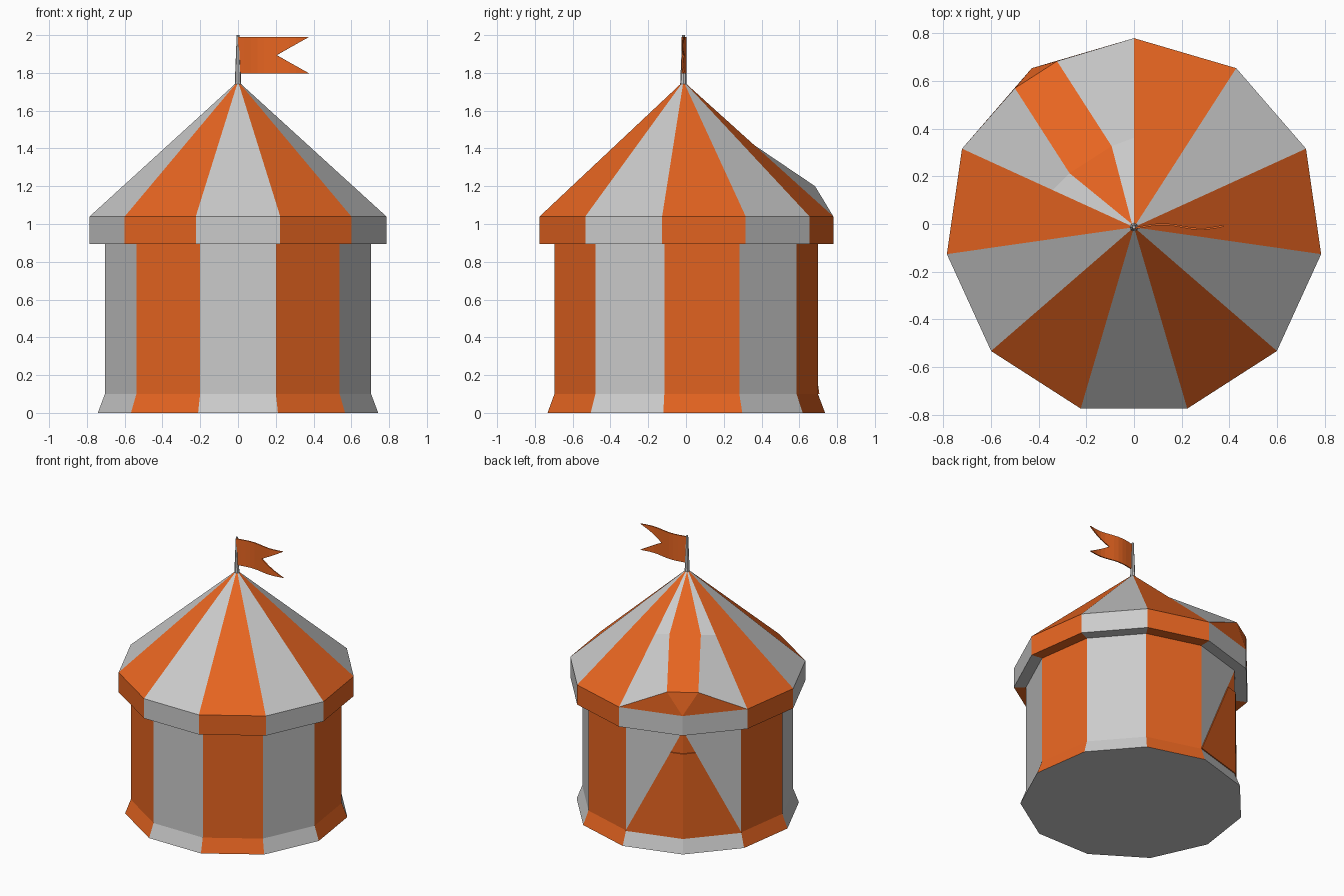
import bpy, bmesh
from math import sin, cos, pi, radians
from mathutils import Vector

if "Cube" in bpy.data.objects:
    bpy.data.objects.remove(bpy.data.objects["Cube"])

N = 11
CY = -0.0135          # polygon centre, so the bounds are centred on y = 0
STRIPED = {1, 3, 5, 8, 10}


def material(name, rgb):
    m = bpy.data.materials.new(name)
    m.diffuse_color = (*rgb, 1)
    m.use_nodes = True
    m.node_tree.nodes["Principled BSDF"].inputs["Base Color"].default_value = m.diffuse_color
    return m


GREY = material("grey_canvas", (0.8, 0.8, 0.8))
ORANGE = material("orange_canvas", (0.8, 0.13, 0.015))


def build(name, faces, mats, solid=0.0):
    """Make a flat-shaded mesh from (points, material index) pairs."""
    bm = bmesh.new()
    for pts, mi in faces:
        clean = [p for k, p in enumerate(pts) if (p - pts[k - 1]).length > 1e-5]
        bm.faces.new([bm.verts.new(p) for p in clean]).material_index = mi
    bmesh.ops.remove_doubles(bm, verts=bm.verts, dist=1e-5)
    bmesh.ops.recalc_face_normals(bm, faces=bm.faces)
    me = bpy.data.meshes.new(name)
    bm.to_mesh(me)
    bm.free()
    for m in mats:
        me.materials.append(m)
    ob = bpy.data.objects.new(name, me)
    bpy.context.collection.objects.link(ob)
    if solid:
        mod = ob.modifiers.new("thickness", "SOLIDIFY")
        mod.thickness = solid
        mod.offset = 0
    return ob


def corner(i, r, z):
    a = radians(-90) + (i % N - 0.5) * 2 * pi / N
    return Vector((r * cos(a), CY + r * sin(a), z))


# Walls with flared foot and overhanging valance; faces 6 and 7 hold the door
rings = [(0.75, 0), (0.712, 0.1), (0.712, 0.895), (0.7935, 0.895), (0.7935, 1.04)]
faces = [([corner(i, *rings[0]) for i in range(N)], 0)]
for k, (lo, hi) in enumerate(zip(rings, rings[1:])):
    for i in range(N):
        a, b = corner(i, *lo), corner(i + 1, *lo)
        c, d = corner(i + 1, *hi), corner(i, *hi)
        if k == 1 and i == 6:
            faces += [([a, b, c], 1), ([a, c, d], 0)]
        elif k == 1 and i == 7:
            faces += [([a, b, d], 1), ([b, c, d], 0)]
        else:
            faces.append(([a, b, c, d], int(i in STRIPED)))

# Roof cone with the raised canopy over the door
RIM, TIP = rings[-1], (0.015, 1.742)
MID = (0.375, 1.742 - 0.702 * (0.375 - 0.015) / (0.7935 - 0.015))
faces.append(([corner(i, *TIP) for i in range(N)], 0))
for i in range(N):
    if i in (6, 7):
        continue
    pts = [corner(i, *RIM), corner(i + 1, *RIM), corner(i + 1, *TIP), corner(i, *TIP)]
    if i == 5:
        pts.insert(2, corner(6, *MID))
    if i == 8:
        pts.append(corner(8, *MID))
    faces.append((pts, int(i in STRIPED)))

out = (corner(7, 1, 0) - Vector((0, CY, 0)))
side = Vector((-out.y, out.x, 0))


def canopy(s, r, z):
    return Vector((0, CY, z)) + out * r + side * (0.105 * s)


tip, lip = corner(7, *TIP), corner(7, *RIM)
S = {s: canopy(s, 0.337, 1.428) for s in (-1, 1)}
E = {s: canopy(s, 0.761, 1.2) for s in (-1, 1)}
faces += [([tip, S[-1], S[1]], 1), ([S[-1], E[-1], E[1], S[1]], 1), ([E[-1], lip, E[1]], 1)]
for s, v in ((-1, 6), (1, 8)):
    faces += [([corner(v, *RIM), lip, E[s]], 1),
              ([corner(v, *TIP), corner(v, *MID), S[s], tip], 0),
              ([corner(v, *MID), corner(v, *RIM), E[s], S[s]], 0)]
build("tent", faces, [GREY, ORANGE])

# Door flap lying on the wall
R = 0.716
b = [corner(i, R, 0.1) for i in (6, 7, 8)]
peak = corner(7, R, 0.895)
f = (0.725 - 0.1) / 0.795
top = corner(7, R, 0.725)
build("door_flap", [([b[0], b[1], top, b[0].lerp(peak, f)], 0),
                    ([b[1], b[2], b[2].lerp(peak, f), top], 0)], [ORANGE], 0.008)

# Flag pole
bpy.ops.mesh.primitive_cone_add(vertices=8, radius1=0.018, radius2=0.007,
                                depth=0.28, location=(0, CY, 1.86))
bpy.context.object.name = "flag_pole"

# Waving swallow-tailed flag
NOTCH, END = 0.205, 0.375
xs = [NOTCH * k / 6 for k in range(6)] + [NOTCH + (END - NOTCH) * k / 5 for k in range(6)]


def cloth(x, s, edge):
    h = 0.096 if edge else 0.096 * max(0, x - NOTCH) / (END - NOTCH)
    return Vector((x, -0.011 + 0.01 * sin(2 * pi * (x - 0.04) / 0.32), 1.894 + s * h))


flag = [([cloth(x0, s, 0), cloth(x1, s, 0), cloth(x1, s, 1), cloth(x0, s, 1)], 0)
        for x0, x1 in zip(xs, xs[1:]) for s in (-1, 1)]
build("flag", flag, [ORANGE], 0.008)
